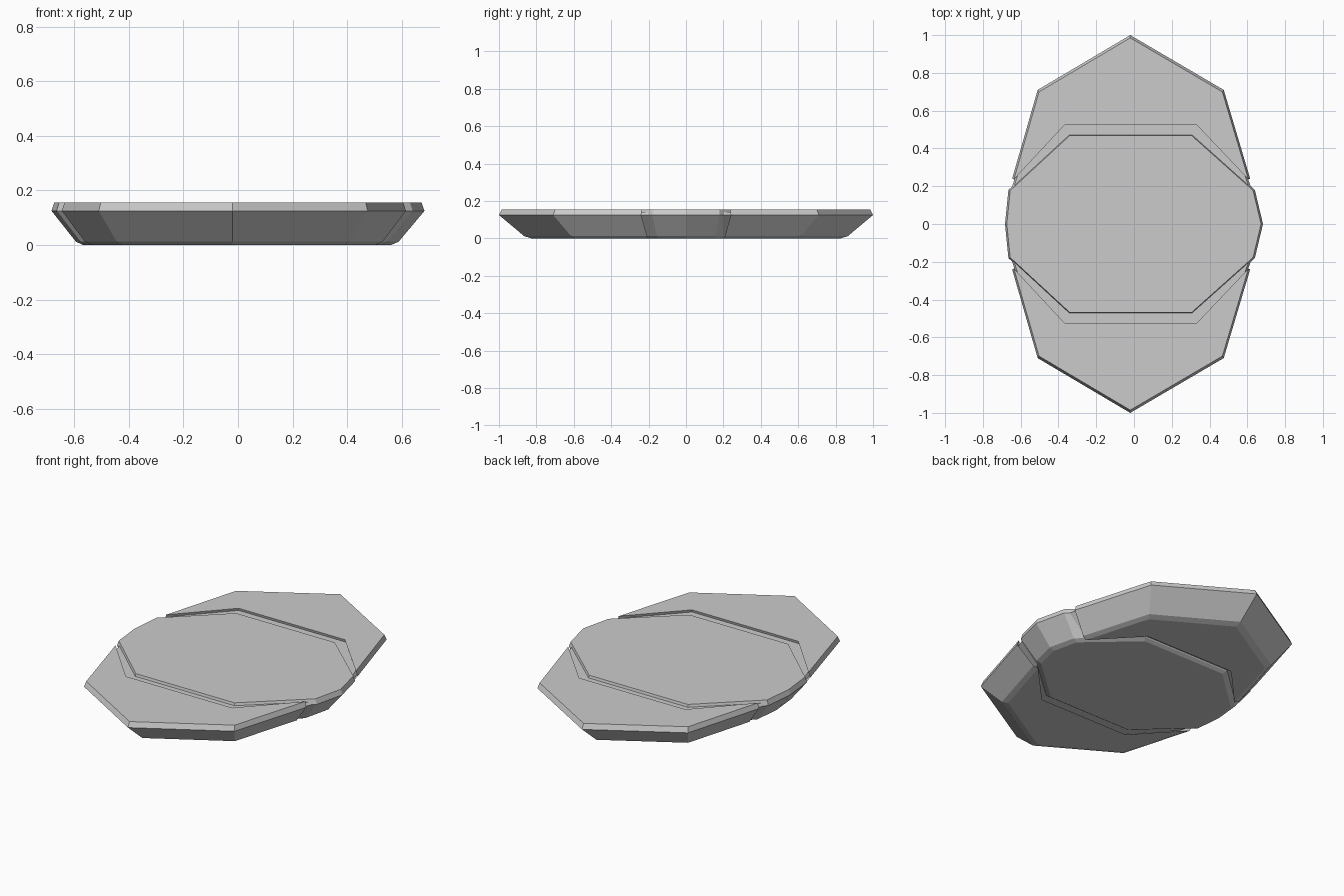
import bpy, bmesh

if "Cube" in bpy.data.objects:
    bpy.data.objects.remove(bpy.data.objects["Cube"])

CX = -0.02  # centre the taper shrinks towards


def loft(name, outline, levels):
    """Stack scaled copies of an outline (z, scale) into a closed solid."""
    bm = bmesh.new()
    rings = [[bm.verts.new((CX + (x - CX) * s, y * s, z)) for x, y in outline]
             for z, s in levels]
    n = len(outline)
    for a, b in zip(rings, rings[1:]):
        for i in range(n):
            j = (i + 1) % n
            bm.faces.new((a[i], a[j], b[j], b[i]))
    bm.faces.new(rings[0][::-1])
    bm.faces.new(rings[-1])
    bmesh.ops.recalc_face_normals(bm, faces=bm.faces)
    me = bpy.data.meshes.new(name)
    bm.to_mesh(me)
    bm.free()
    ob = bpy.data.objects.new(name, me)
    bpy.context.collection.objects.link(ob)
    return ob


def both_ends(half):
    """Complete a back-half outline (right to left) with its front mirror."""
    return half + [(x, -y) for x, y in reversed(half)]


plate_levels = [(0, 0.825), (0.012, 0.865), (0.125, 1.0), (0.155, 0.985)]
core_levels = [(0.018, 0.845), (0.125, 1.0), (0.14, 0.985)]

# Middle plate: long octagon with pointed sides
mid = [(0.64, 0.18), (0.31, 0.475), (-0.345, 0.475), (-0.665, 0.18)]
loft("middle_plate", [(0.683, 0)] + mid + [(-0.683, 0)]
     + [(x, -y) for x, y in reversed(mid)], plate_levels)

# Pointed end plates, wrapped around the middle plate
end = [(0.615, 0.24), (0.475, 0.71), (CX, 1.0), (-0.51, 0.71), (-0.645, 0.24),
       (-0.37, 0.535), (0.335, 0.535)]
for name, s in (("back_plate", 1), ("front_plate", -1)):
    loft(name, [(x, y * s) for x, y in end], plate_levels)

# Recessed core that forms the groove floors
core = [(0.628, 0.17), (0.588, 0.285), (0.35, 0.57), (-0.385, 0.57),
        (-0.618, 0.285), (-0.654, 0.17)]
loft("groove_core", both_ends(core), core_levels)
